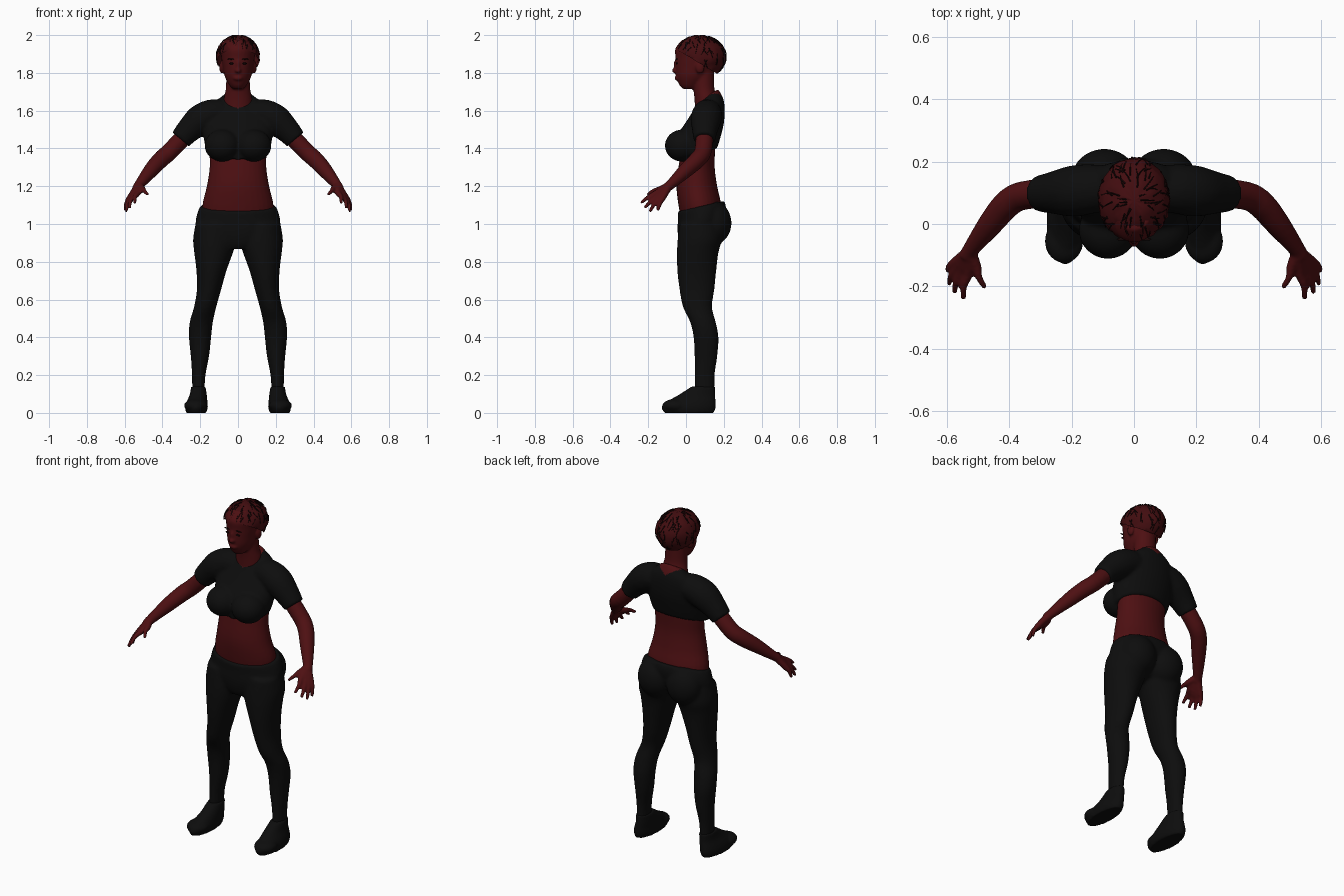
import bpy, bmesh, math, random
from mathutils import Vector, Matrix

random.seed(4)
if "Cube" in bpy.data.objects:
    bpy.data.objects.remove(bpy.data.objects["Cube"])


def material(name, rgb):
    m = bpy.data.materials.new(name)
    m.use_nodes = True
    m.diffuse_color = (*rgb, 1)
    m.node_tree.nodes["Principled BSDF"].inputs["Base Color"].default_value = (*rgb, 1)
    return m


SKIN = material("dark red skin", (0.075, 0.005, 0.006))
HAIR = material("deep red hair", (0.055, 0.004, 0.005))
BLACK = material("black cloth", (0.004, 0.004, 0.004))
DARK = material("dark strands", (0.008, 0.002, 0.002))


def smooth_rows(rows, steps=4):
    """Catmull-Rom interpolation through rows of values."""
    pts = [rows[0]] + list(rows) + [rows[-1]]
    out = []
    for a, b, c, d in zip(pts, pts[1:], pts[2:], pts[3:]):
        for i in range(steps):
            t = i / steps
            out.append([0.5 * (2*q + (r-p)*t + (2*p-5*q+4*r-s)*t*t + (3*q-p-3*r+s)*t**3)
                        for p, q, r, s in zip(a, b, c, d)])
    return out + [list(rows[-1])]


def skin_rings(bm, rings):
    loops = [[bm.verts.new(p) for p in ring] for ring in rings]
    n = len(loops[0])
    for a, b in zip(loops, loops[1:]):
        for i in range(n):
            j = (i + 1) % n
            bm.faces.new((a[i], a[j], b[j], b[i]))
    bm.faces.new(loops[0])
    bm.faces.new(loops[-1])


def loft(bm, rows, side=1, tilt=0, n=32):
    """Level oval sections: z, inner x, outer x, front y, back y."""
    rings = []
    for z, x0, x1, y0, y1 in smooth_rows(rows):
        ring = []
        for i in range(n):
            a = 2 * math.pi * i / n
            ring.append((side * ((x0+x1)/2 + (x1-x0)/2 * math.cos(a)),
                         (y0+y1)/2 + (y1-y0)/2 * math.sin(a), z + tilt * math.sin(a)))
        rings.append(ring)
    skin_rings(bm, rings)


def trunk(bm, rows, tilt=0):
    loft(bm, [(z, -w, w, f, b) for z, w, f, b in rows], 1, tilt)


def tube(bm, path, side=1, n=16, steps=4):
    """Round limb through points x, y, z, radius."""
    pts = smooth_rows(path, steps)
    pos = [Vector((side * p[0], p[1], p[2])) for p in pts]
    rings = []
    for i, p in enumerate(pos):
        q = (pos[min(i+1, len(pos)-1)] - pos[max(i-1, 0)]).to_track_quat('Z', 'Y')
        rings.append([p + q @ (pts[i][3] * Vector((math.cos(a), math.sin(a), 0)))
                      for a in (2 * math.pi * k / n for k in range(n))])
    skin_rings(bm, rings)


def blob(bm, centre, radii):
    m = Matrix.Translation(centre) @ Matrix.Diagonal((*radii, 1))
    return bmesh.ops.create_uvsphere(bm, u_segments=32, v_segments=20, radius=1, matrix=m)


def finish(name, bm, mats, voxel=0, iterations=4):
    bmesh.ops.recalc_face_normals(bm, faces=bm.faces)
    me = bpy.data.meshes.new(name)
    bm.to_mesh(me)
    bm.free()
    ob = bpy.data.objects.new(name, me)
    bpy.context.collection.objects.link(ob)
    if voxel:  # fuse overlapping forms into one surface
        r = ob.modifiers.new("fuse", 'REMESH')
        r.mode, r.voxel_size = 'VOXEL', voxel
        s = ob.modifiers.new("soften", 'SMOOTH')
        s.factor, s.iterations = 0.5, iterations
        dg = bpy.context.evaluated_depsgraph_get()
        ob.data = bpy.data.meshes.new_from_object(ob.evaluated_get(dg))
        ob.modifiers.clear()
    ob.data.materials.clear()
    for m in mats:
        ob.data.materials.append(m)
    for p in ob.data.polygons:
        p.use_smooth = True
        p.material_index = 0
    return ob


# Body: waist, neck, head, arms and hands
bm = bmesh.new()
trunk(bm, [(1.0, .18, -.02, .17), (1.1, .188, -.04, .185), (1.2, .165, -.05, .165),
           (1.3, .15, -.04, .152), (1.4, .15, -.02, .155), (1.52, .13, .03, .165),
           (1.6, .08, .06, .165)])
trunk(bm, [(1.55, .08, .05, .17), (1.66, .075, .045, .165), (1.72, .064, .038, .15), (1.82, .062, .03, .15)])
trunk(bm, [(1.715, .028, -.015, .06), (1.735, .046, -.035, .08), (1.78, .07, -.052, .13),
           (1.83, .08, -.056, .16), (1.88, .088, -.056, .175), (1.93, .09, -.056, .175), (1.975, .06, -.02, .14)])
blob(bm, (0, -.056, 1.812), (.017, .02, .013))
blob(bm, (0, -.054, 1.84), (.009, .012, .03))
blob(bm, (0, -.045, 1.772), (.026, .016, .013))
fingers = [((.53, -.155, 1.165), (.547, -.24, 1.11)), ((.55, -.15, 1.15), (.575, -.22, 1.083)),
           ((.565, -.14, 1.14), (.592, -.192, 1.065)), ((.575, -.125, 1.135), (.596, -.15, 1.07)),
           ((.505, -.135, 1.185), (.477, -.205, 1.155))]
for s in (1, -1):
    blob(bm, (s * .086, .075, 1.83), (.013, .024, .034))
    tube(bm, [(.26, .1, 1.49, .047), (.36, .09, 1.385, .046), (.41, .06, 1.34, .045),
              (.46, 0, 1.285, .04), (.525, -.085, 1.205, .026), (.535, -.105, 1.19, .026)], s)
    for knuckle, tip in fingers:
        mid = (Vector(knuckle) + Vector(tip)) / 2 + Vector((.006, 0, .006))
        tube(bm, [(.527, -.09, 1.203, .022), (*knuckle, .017), (*mid, .012), (*tip, .009)], s, 10)
finish("body", bm, [SKIN], .007, 3)

# Cropped shirt: chest, bust and short sleeves
bm = bmesh.new()
trunk(bm, [(1.37, .162, -.055, .165), (1.43, .178, -.06, .183), (1.5, .185, -.045, .2), (1.57, .18, 0, .205),
           (1.625, .145, .035, .2), (1.66, .1, .055, .185), (1.685, .065, .075, .17)], .03)
for s in (1, -1):
    blob(bm, (s * .083, -.02, 1.415), (.094, .092, .085))
    tube(bm, [(.08, .115, 1.585, .072), (.14, .112, 1.58, .08), (.2, .105, 1.55, .082),
              (.26, .1, 1.497, .068), (.305, .097, 1.447, .058)], s)
shirt = finish("cropped_shirt", bm, [BLACK, SKIN], .009, 6)
for p in shirt.data.polygons:  # scooped neckline
    x, y, z = p.center
    if abs(x) < .085 and z > 1.61 + .8 * abs(x) + .45 * max(0, y - .09):
        p.material_index = 1

# Leggings: hips and legs
bm = bmesh.new()
trunk(bm, [(.89, .09, -.015, .14), (.93, .17, -.035, .17), (.99, .222, -.045, .2),
           (1.05, .218, -.043, .212), (1.095, .2, -.045, .205)], .028)
for s in (1, -1):
    blob(bm, (s * .095, .145, 1.005), (.105, .096, .115))
    loft(bm, [(1.0, .03, .225, -.035, .18), (.92, .008, .238, -.044, .19), (.85, .026, .232, -.048, .172),
              (.75, .062, .22, -.046, .16), (.65, .09, .218, -.034, .15), (.56, .115, .233, -.016, .138),
              (.48, .133, .256, .022, .158), (.4, .142, .26, .04, .172), (.3, .153, .25, .045, .166),
              (.2, .172, .244, .046, .152), (.1, .178, .242, .044, .15)], s)
finish("leggings", bm, [BLACK], .01, 5)

# Shoes
for s, label in ((1, "left"), (-1, "right")):
    bm = bmesh.new()
    loft(bm, [(0, .168, .275, -.115, .148), (.03, .16, .28, -.13, .158), (.06, .162, .272, -.1, .157),
              (.095, .165, .256, -.04, .155), (.14, .172, .248, .03, .155)], s)
    blob(bm, (s * .224, -.055, .038), (.062, .07, .036))
    finish(label + "_shoe", bm, [BLACK], .008, 3)

# Hair cap, trimmed along the hairline and slightly tousled
CENTRE, SIZE = Vector((0, .075, 1.885)), Vector((.112, .134, .112))
bm = bmesh.new()
blob(bm, CENTRE, SIZE)
bmesh.ops.bisect_plane(bm, geom=bm.verts[:] + bm.edges[:] + bm.faces[:], plane_co=(0, -.05, 1.925),
                       plane_no=(0, .6, 1), clear_inner=True)
for v in bm.verts:
    v.co += (v.co - CENTRE).normalized() * random.uniform(-.002, .006)
finish("hair_cap", bm, [HAIR])

# Loose dark strands sweeping over the cap
bm = bmesh.new()
for _ in range(130):
    lon, lat = random.uniform(0, 2 * math.pi), random.uniform(-.5, 1.4)
    turn, drop = random.uniform(-.25, .25), random.uniform(.2, .5)
    path = []
    for k in range(4):
        a, b = lon + turn * k / 3, lat - drop * k / 3
        d = Vector((math.cos(a) * math.cos(b), math.sin(a) * math.cos(b), math.sin(b)))
        p = CENTRE + d * SIZE * 1.035
        path.append((*p, .0028 - .0005 * k))
    if path[-1][2] > 1.925 - .6 * (path[-1][1] + .05) - .01:
        tube(bm, path, 1, 5, 2)
finish("hair_strands", bm, [DARK])

# Eyes and brows
for s, label in ((1, "left"), (-1, "right")):
    bm = bmesh.new()
    blob(bm, (s * .034, -.049, 1.85), (.014, .0045, .005))
    finish(label + "_eye", bm, [DARK])
    bm = bmesh.new()
    blob(bm, (s * .036, -.049, 1.873), (.02, .0045, .0035))
    finish(label + "_brow", bm, [DARK])
